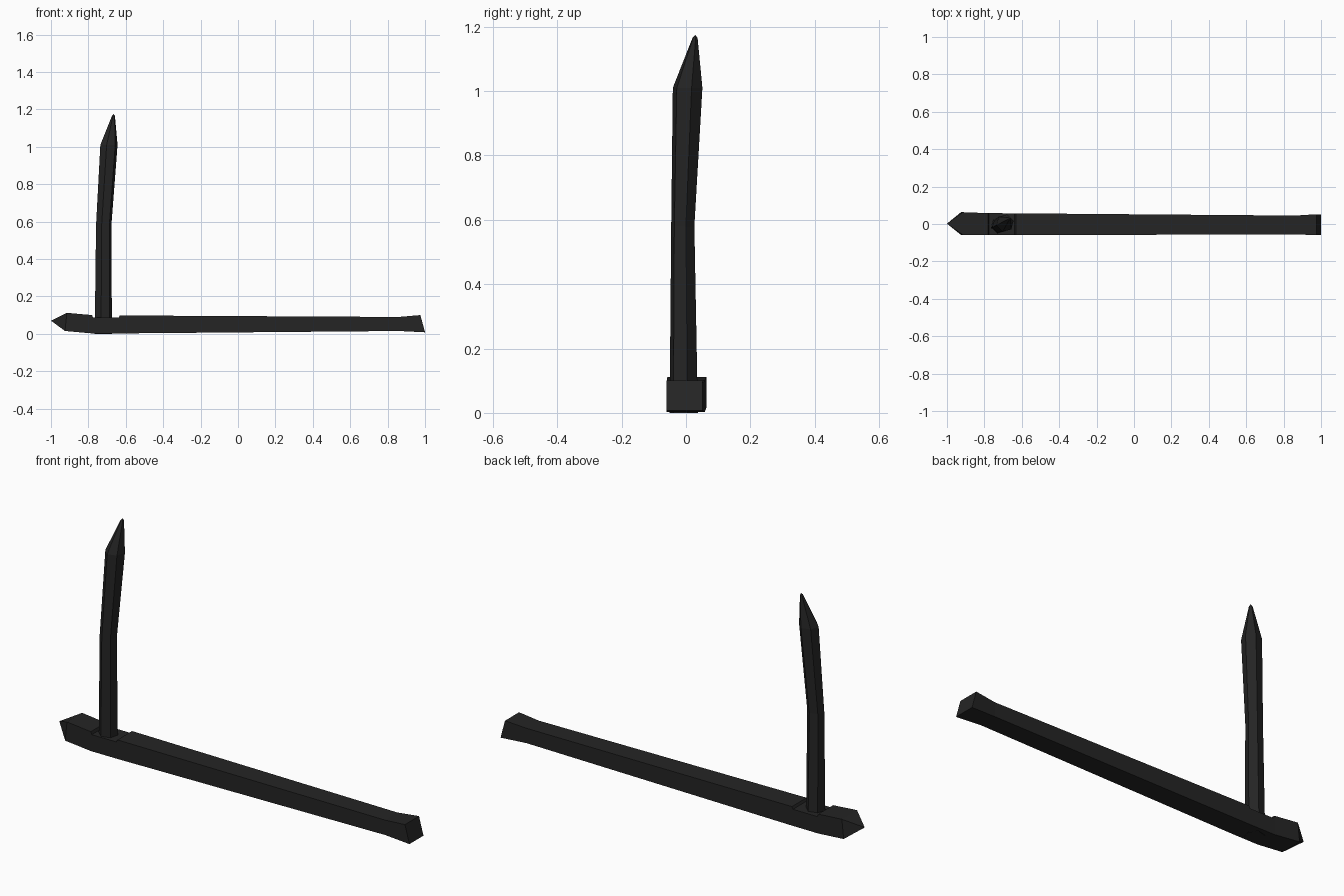
import bpy, bmesh, math

if "Cube" in bpy.data.objects:
    bpy.data.objects.remove(bpy.data.objects["Cube"])

mat = bpy.data.materials.new("charred wood")
mat.diffuse_color = (0.018, 0.018, 0.018, 1)
mat.use_nodes = True
mat.node_tree.nodes["Principled BSDF"].inputs["Base Color"].default_value = mat.diffuse_color


def loft(name, rings, tip=None):
    """Skin a list of point rings, capping the start and closing on a tip or a cap."""
    bm = bmesh.new()
    loops = [[bm.verts.new(p) for p in ring] for ring in rings]
    n = len(loops[0])
    for a, b in zip(loops, loops[1:]):
        for i in range(n):
            j = (i + 1) % n
            bm.faces.new((a[i], a[j], b[j], b[i]))
    bm.faces.new(loops[0])
    if tip:
        t = bm.verts.new(tip)
        for i in range(n):
            bm.faces.new((loops[-1][i], loops[-1][(i + 1) % n], t))
    else:
        bm.faces.new(loops[-1])
    bmesh.ops.recalc_face_normals(bm, faces=bm.faces)
    mesh = bpy.data.meshes.new(name)
    bm.to_mesh(mesh)
    bm.free()
    mesh.materials.append(mat)
    obj = bpy.data.objects.new(name, mesh)
    bpy.context.collection.objects.link(obj)
    return obj


# Ground beam: x at bottom, x at top, y min, y max, z bottom, z top
beam = [
    (1.0, 0.975, -0.06, 0.052, 0.008, 0.1),
    (0.86, 0.86, -0.055, 0.045, 0.015, 0.09),
    (-0.632, -0.632, -0.06, 0.057, 0.002, 0.098),
    (-0.638, -0.638, -0.06, 0.057, 0.002, 0.086),   # shallow notch for the post
    (-0.775, -0.775, -0.06, 0.058, 0.002, 0.086),
    (-0.78, -0.78, -0.06, 0.058, 0.002, 0.1),
    (-0.925, -0.915, -0.058, 0.063, 0.015, 0.112),
]
loft("ground_beam",
     [[(xb, y0, z0), (xb, y1, z0), (xt, y1, z1), (xt, y0, z1)]
      for xb, xt, y0, y1, z0, z1 in beam],
     tip=(-1.0, 0.002, 0.07))

# Upright stake: centre x, centre y, z, half width x, half width y
stake = [
    (-0.72, -0.007, 0.0, 0.046, 0.044),
    (-0.718, -0.01, 0.58, 0.041, 0.036),
    (-0.69, 0.005, 1.01, 0.046, 0.046),
    (-0.666, 0.028, 1.165, 0.008, 0.008),
]
SIDES = 6
loft("upright_stake",
     [[(cx + rx * 1.035 * math.cos(a), cy + ry * 1.035 * math.sin(a), z)
       for a in (math.radians(15) + math.tau * i / SIDES for i in range(SIDES))]
      for cx, cy, z, rx, ry in stake],
     tip=(-0.665, 0.029, 1.175))
